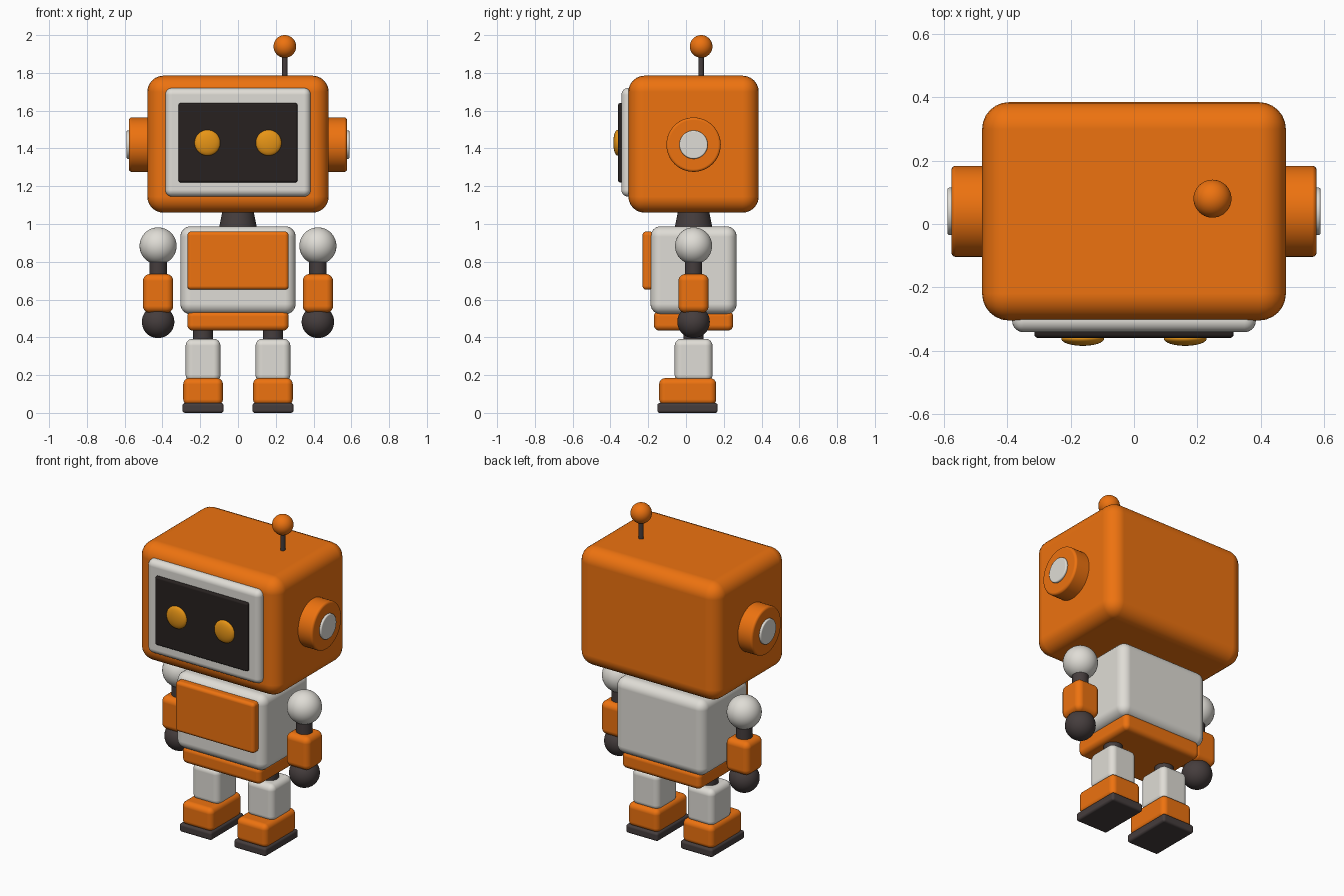
import bpy, bmesh
from mathutils import Matrix, Vector

if "Cube" in bpy.data.objects:
    bpy.data.objects.remove(bpy.data.objects["Cube"])


def material(name, rgb):
    m = bpy.data.materials.new(name)
    m.diffuse_color = (*rgb, 1)
    m.use_nodes = True
    m.node_tree.nodes["Principled BSDF"].inputs["Base Color"].default_value = m.diffuse_color
    return m


ORANGE = material("orange", (0.85, 0.17, 0.005))
WHITE = material("off_white", (0.74, 0.72, 0.67))
DARK = material("dark_grey", (0.06, 0.047, 0.047))
BLACK = material("screen_black", (0.02, 0.015, 0.014))
AMBER = material("amber", (0.8, 0.3, 0.008))
CY = 0.04  # depth of the body's centre line


def finish(name, bm, mat):
    me = bpy.data.meshes.new(name)
    bm.normal_update()
    bm.to_mesh(me)
    bm.free()
    ob = bpy.data.objects.new(name, me)
    bpy.context.collection.objects.link(ob)
    me.materials.append(mat)
    bpy.ops.object.select_all(action='DESELECT')
    bpy.context.view_layer.objects.active = ob
    ob.select_set(True)
    bpy.ops.object.shade_smooth_by_angle(angle=0.6)
    return ob


def add_bevel(ob, width, segments):
    b = ob.modifiers.new("bevel", 'BEVEL')
    b.width, b.segments, b.limit_method = width, segments, 'ANGLE'
    b.harden_normals = True


def box(name, x, y, z, mat, bevel):
    """Rounded box from (min, max) ranges."""
    bm = bmesh.new()
    bmesh.ops.create_cube(bm, size=1)
    lo, hi = Vector((x[0], y[0], z[0])), Vector((x[1], y[1], z[1]))
    bm.transform(Matrix.Translation((lo + hi) / 2) @ Matrix.Diagonal((*(hi - lo), 1)))
    add_bevel(finish(name, bm, mat), bevel, 6)


def ball(name, c, r, mat):
    """Sphere, or ellipsoid when r is a triple."""
    r = r if isinstance(r, tuple) else (r, r, r)
    bm = bmesh.new()
    bmesh.ops.create_uvsphere(bm, u_segments=40, v_segments=24, radius=1)
    bm.transform(Matrix.Translation(c) @ Matrix.Diagonal((*r, 1)))
    finish(name, bm, mat)


def rod(name, a, b, r1, mat, r2=None, bevel=0):
    """Cylinder or cone from point a to point b."""
    a, b = Vector(a), Vector(b)
    bm = bmesh.new()
    bmesh.ops.create_cone(bm, cap_ends=True, segments=48, radius1=r1,
                          radius2=r1 if r2 is None else r2, depth=(b - a).length)
    turn = (b - a).to_track_quat('Z', 'Y').to_matrix().to_4x4()
    bm.transform(Matrix.Translation((a + b) / 2) @ turn)
    ob = finish(name, bm, mat)
    if bevel:
        add_bevel(ob, bevel, 4)


# head and face
box("head", (-0.48, 0.48), (-0.305, 0.385), (1.06, 1.785), ORANGE, 0.085)
box("face_frame", (-0.385, 0.385), (-0.342, -0.2), (1.145, 1.72), WHITE, 0.036)
box("face_screen", (-0.315, 0.315), (-0.36, -0.28), (1.22, 1.64), BLACK, 0.012)

# antenna
rod("antenna_rod", (0.248, 0.08, 1.75), (0.248, 0.08, 1.92), 0.014, DARK)
ball("antenna_ball", (0.248, 0.08, 1.94), 0.06, ORANGE)

# neck and torso
rod("neck", (0, CY, 0.97), (0, CY, 1.09), 0.102, DARK, r2=0.078)
box("torso", (-0.305, 0.305), (-0.188, 0.268), (0.522, 0.988), WHITE, 0.055)
box("chest_panel", (-0.268, 0.268), (-0.23, -0.17), (0.652, 0.96), ORANGE, 0.02)
box("pelvis", (-0.268, 0.268), (-0.17, 0.25), (0.435, 0.54), ORANGE, 0.03)

# paired parts
for side, s in (("left", -1), ("right", 1)):
    ball(f"{side}_eye", (s * 0.162, -0.362, 1.43), (0.068, 0.023, 0.068), AMBER)

    # ear with cap
    rod(f"{side}_ear", (s * 0.45, CY, 1.42), (s * 0.577, CY, 1.42), 0.144, ORANGE, bevel=0.014)
    rod(f"{side}_ear_cap", (s * 0.55, CY, 1.42), (s * 0.59, CY, 1.42), 0.075, WHITE, bevel=0.007)

    # arm
    ax = s * 0.423
    ball(f"{side}_shoulder", (ax, CY, 0.884), 0.098, WHITE)
    rod(f"{side}_upper_arm", (ax, CY, 0.7), (ax, CY, 0.85), 0.046, DARK)
    box(f"{side}_forearm", (ax - 0.08, ax + 0.08), (CY - 0.08, CY + 0.08), (0.53, 0.735), ORANGE, 0.036)
    ball(f"{side}_hand", (ax, CY, 0.482), 0.086, DARK)

    # leg and foot
    lx = s * 0.185
    rod(f"{side}_hip", (lx, CY, 0.36), (lx, CY, 0.47), 0.053, DARK)
    box(f"{side}_leg", (lx - 0.092, lx + 0.092), (CY - 0.1, CY + 0.1), (0.165, 0.392), WHITE, 0.036)
    box(f"{side}_foot", (lx - 0.105, lx + 0.105), (-0.142, 0.16), (0.04, 0.184), ORANGE, 0.032)
    box(f"{side}_sole", (lx - 0.109, lx + 0.109), (-0.152, 0.168), (0, 0.052), DARK, 0.014)
